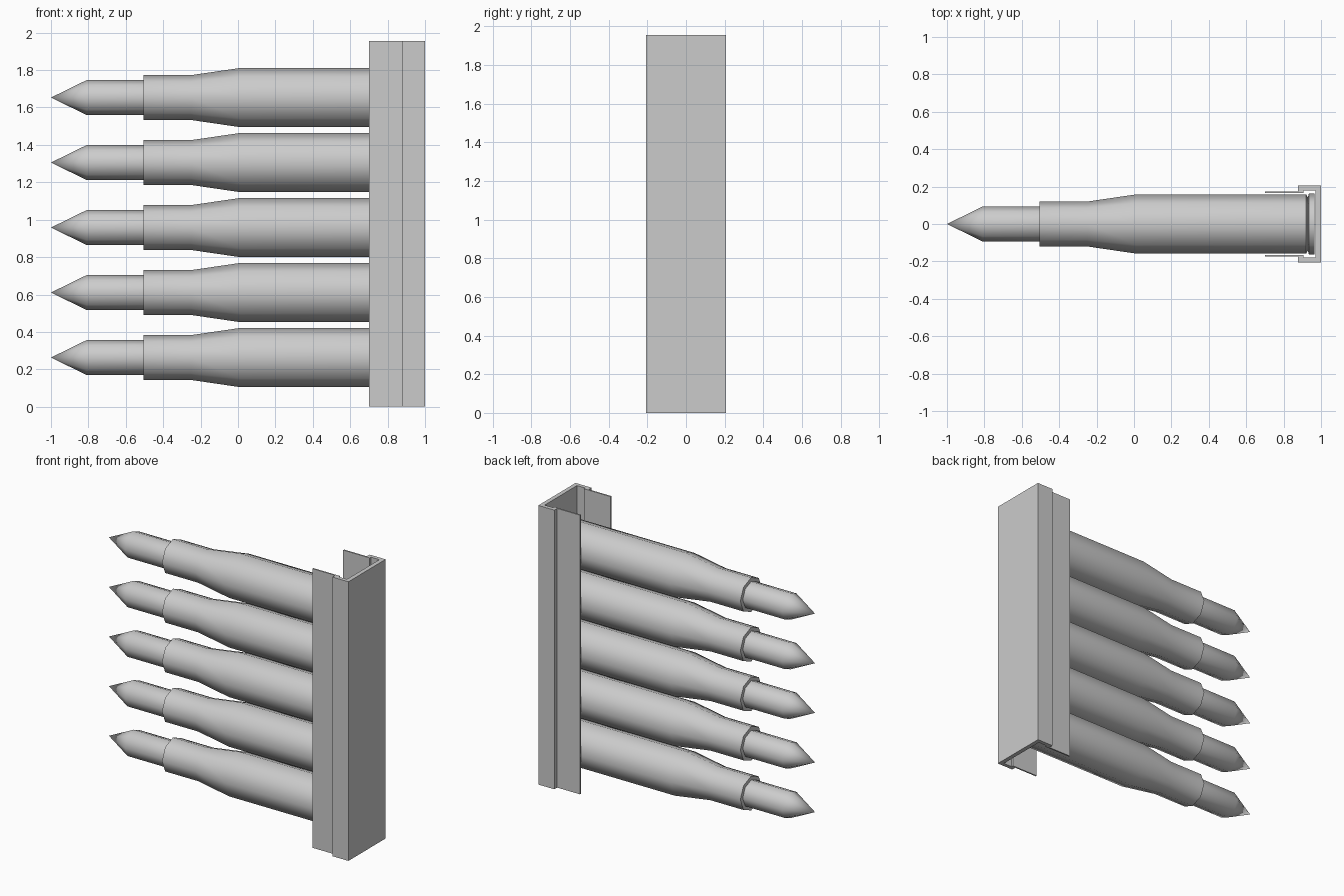
import bpy, bmesh, math

if "Cube" in bpy.data.objects:
    bpy.data.objects.remove(bpy.data.objects["Cube"])

SIDES = 8
HEIGHT = 1.955


def make_object(name, bm):
    bmesh.ops.recalc_face_normals(bm, faces=bm.faces[:])
    mesh = bpy.data.meshes.new(name)
    bm.to_mesh(mesh)
    bm.free()
    obj = bpy.data.objects.new(name, mesh)
    bpy.context.collection.objects.link(obj)
    return obj


def lathe_x(name, profile, z, angle=35):
    """Spin an (x, radius) profile around the x axis at height z."""
    bm = bmesh.new()
    rings = []
    for x, r in profile:
        if r == 0:
            rings.append([bm.verts.new((x, 0, z))] * SIDES)
        else:
            rings.append([bm.verts.new((x, r * math.cos(2 * math.pi * i / SIDES),
                                        z + r * math.sin(2 * math.pi * i / SIDES)))
                          for i in range(SIDES)])
    for a, b in zip(rings, rings[1:]):
        for i in range(SIDES):
            j = (i + 1) % SIDES
            bm.faces.new(list(dict.fromkeys((a[i], a[j], b[j], b[i]))))
    obj = make_object(name, bm)
    bpy.ops.object.select_all(action='DESELECT')
    obj.select_set(True)
    bpy.context.view_layer.objects.active = obj
    bpy.ops.object.shade_smooth_by_angle(angle=math.radians(angle))
    return obj


# Pointed round and necked case with a rimmed base
bullet = [(-1, 0), (-0.81, 0.093), (-0.45, 0.093), (-0.45, 0)]
case = [(-0.505, 0), (-0.505, 0.12), (-0.25, 0.12), (0.01, 0.158), (0.92, 0.158),
        (0.93, 0.142), (0.935, 0.163), (0.965, 0.163), (0.965, 0)]
for n in range(5):
    z = 0.263 + n * 0.3475
    lathe_x(f"bullet_{n + 1}", bullet, z, 46)
    lathe_x(f"case_{n + 1}", case, z, 46)

# Holder channel: half cross-section mirrored in y, extruded upwards
half = [(1.0, 0.206), (0.876, 0.206), (0.876, 0.175), (0.70, 0.175),
        (0.70, 0.165), (0.905, 0.165), (0.905, 0.179), (0.97, 0.179)]
outline = half + [(x, -y) for x, y in reversed(half)]
bm = bmesh.new()
face = bm.faces.new([bm.verts.new((x, y, 0)) for x, y in outline])
top = bmesh.ops.extrude_face_region(bm, geom=[face], use_keep_orig=True)
bmesh.ops.translate(bm, vec=(0, 0, HEIGHT),
                    verts=[v for v in top["geom"] if isinstance(v, bmesh.types.BMVert)])
make_object("holder_channel", bm)
